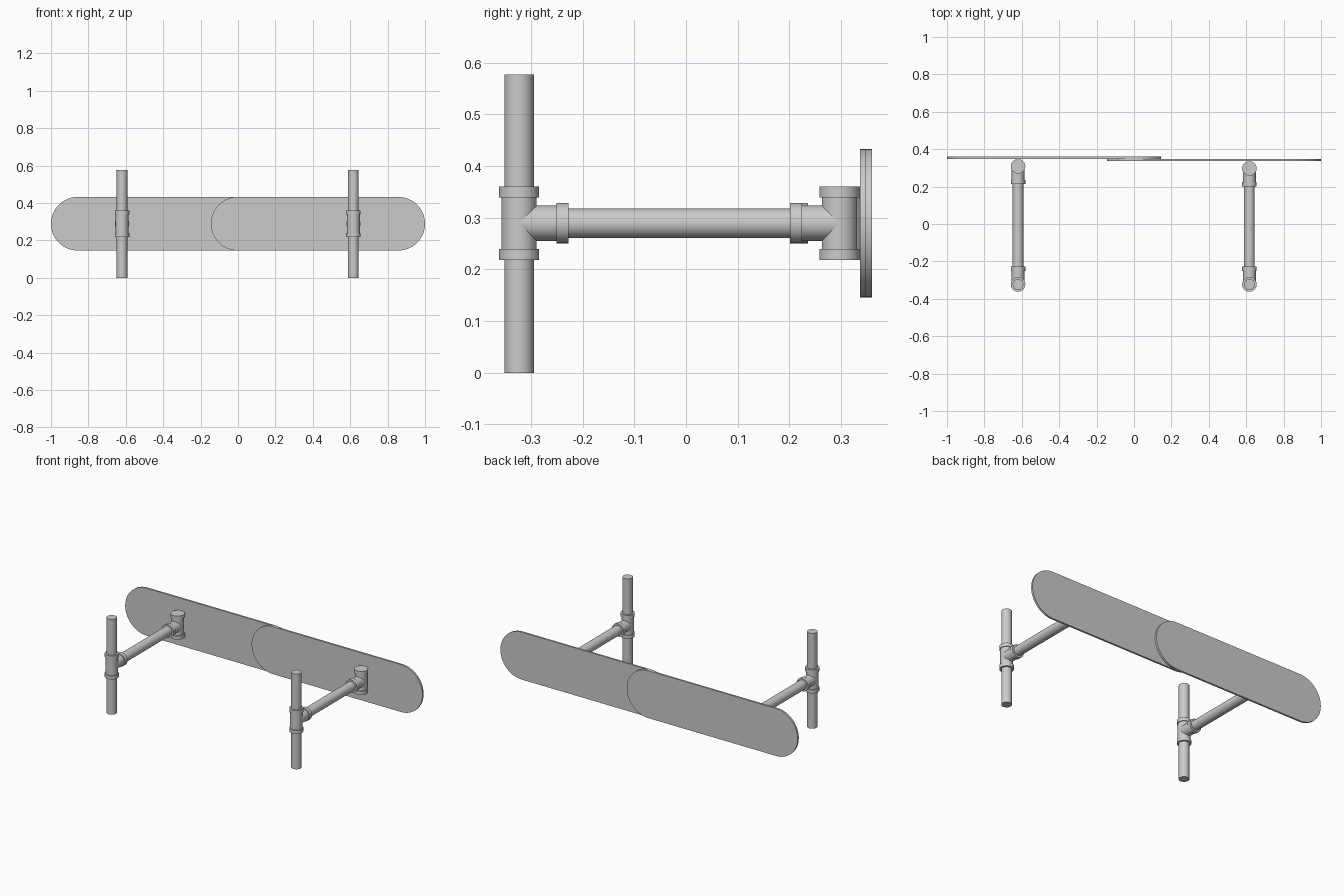
import bpy, bmesh, math
from mathutils import Matrix, Vector

cube = bpy.data.objects.get("Cube")
if cube:
    bpy.data.objects.remove(cube, do_unlink=True)

MID_Z = 0.2895
PIPE_R, BODY_R, COLLAR_R = 0.0285, 0.034, 0.0388
COLLAR_IN, COLLAR_OUT = 0.0495, 0.0712      # collar span on the straight run
BRANCH_IN, BRANCH_OUT = 0.0723, 0.0955      # collar span on the side branch
FRONT_Y = -0.323
BOARD_R, BOARD_T, BOARD_LEN = 0.1435, 0.0115, 1.145


def finish(bm, name):
    bmesh.ops.recalc_face_normals(bm, faces=bm.faces)
    mesh = bpy.data.meshes.new(name)
    bm.to_mesh(mesh)
    bm.free()
    obj = bpy.data.objects.new(name, mesh)
    bpy.context.collection.objects.link(obj)
    bpy.ops.object.select_all(action='DESELECT')
    obj.select_set(True)
    bpy.context.view_layer.objects.active = obj
    bpy.ops.object.shade_smooth_by_angle(angle=math.radians(30))
    return obj


def add_tube(bm, start, end, radius):
    """Capped cylinder between two points."""
    start, end = Vector(start), Vector(end)
    axis = end - start
    turn = Vector((0, 0, 1)).rotation_difference(axis).to_matrix().to_4x4()
    bmesh.ops.create_cone(bm, cap_ends=True, segments=48, radius1=radius, radius2=radius,
                          depth=axis.length,
                          matrix=Matrix.Translation((start + end) / 2) @ turn)


def pipe(name, start, end):
    bm = bmesh.new()
    add_tube(bm, start, end, PIPE_R)
    finish(bm, name)


def tee(name, x, y, facing):
    """T fitting: vertical run, side branch along y, a collar on every mouth."""
    bm = bmesh.new()
    add_tube(bm, (x, y, MID_Z - COLLAR_IN), (x, y, MID_Z + COLLAR_IN), BODY_R)
    add_tube(bm, (x, y, MID_Z), (x, y + facing * BRANCH_IN, MID_Z), BODY_R)
    for s in (-1, 1):
        add_tube(bm, (x, y, MID_Z + s * COLLAR_IN), (x, y, MID_Z + s * COLLAR_OUT), COLLAR_R)
    add_tube(bm, (x, y + facing * BRANCH_IN, MID_Z),
             (x, y + facing * BRANCH_OUT, MID_Z), COLLAR_R)
    finish(bm, name)


def board(name, x_min, y):
    """Flat plank with half-round ends."""
    bm = bmesh.new()
    steps = 32
    outline = []
    for cx, first in ((x_min + BOARD_LEN - BOARD_R, -math.pi / 2),
                      (x_min + BOARD_R, math.pi / 2)):
        for i in range(steps + 1):
            a = first + math.pi * i / steps
            outline.append(bm.verts.new((cx + BOARD_R * math.cos(a), y,
                                         MID_Z + BOARD_R * math.sin(a))))
    face = bm.faces.new(outline)
    grown = bmesh.ops.extrude_face_region(bm, geom=[face])["geom"]
    moved = [v for v in grown if isinstance(v, bmesh.types.BMVert)]
    bmesh.ops.translate(bm, verts=moved, vec=(0, BOARD_T, 0))
    finish(bm, name)


# Two brackets: upright, front tee, arm, rear tee
for side, x, rear_y in (("left", 0.617, 0.297), ("right", -0.62, 0.3085)):
    pipe(side + "_upright_pipe", (x, FRONT_Y, 0), (x, FRONT_Y, 0.577))
    tee(side + "_front_tee", x, FRONT_Y, 1)
    pipe(side + "_arm_pipe", (x, FRONT_Y + BODY_R, MID_Z), (x, rear_y - BODY_R, MID_Z))
    tee(side + "_rear_tee", x, rear_y, -1)

# Overlapping boards, one behind the other
board("left_board", 1 - BOARD_LEN, 0.337)
board("right_board", -1, 0.337 + BOARD_T)
